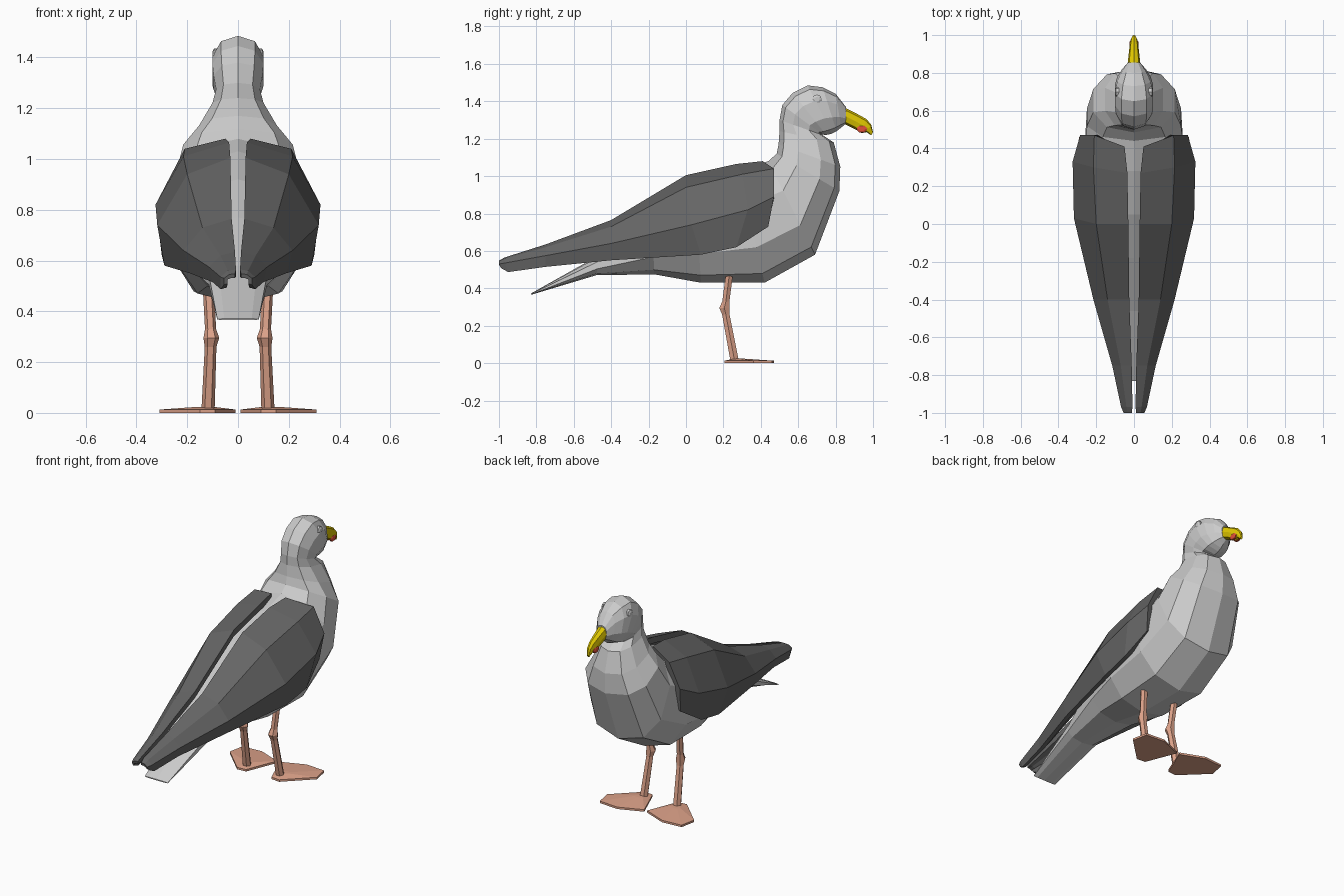
import bpy, bmesh
from math import sin, cos, pi, copysign
from mathutils import Vector


def material(name, rgb):
    m = bpy.data.materials.new(name)
    m.diffuse_color = (*rgb, 1)
    return m


SLATE = material("slate", (0.13, 0.13, 0.13))
YELLOW = material("yellow", (0.75, 0.58, 0.0))
RED = material("red", (0.75, 0.08, 0.04))
PINK = material("pink", (0.72, 0.36, 0.25))


def loft(name, rings, mat=None):
    """Skin a list of equal-length point rings and cap both ends."""
    bm = bmesh.new()
    vs = [[bm.verts.new(p) for p in r] for r in rings]
    n = len(vs[0])
    for a, b in zip(vs, vs[1:]):
        for i in range(n):
            j = (i + 1) % n
            bm.faces.new((a[i], a[j], b[j], b[i]))
    bm.faces.new(vs[0])
    bm.faces.new(vs[-1])
    bmesh.ops.recalc_face_normals(bm, faces=bm.faces[:])
    me = bpy.data.meshes.new(name)
    bm.to_mesh(me)
    bm.free()
    ob = bpy.data.objects.new(name, me)
    bpy.context.collection.objects.link(ob)
    if mat:
        me.materials.append(mat)
    return ob


def mirror(ob):
    m = ob.modifiers.new("mirror", 'MIRROR')
    m.use_axis = (True, False, False)
    return ob


def section(y1, z1, y2, z2, w, n=10, e=0.85):
    """Rounded ring between an upper and a lower profile point."""
    up, low = Vector((0, y1, z1)), Vector((0, y2, z2))
    pts = []
    for i in range(n):
        a = 2 * pi * i / n
        c, s = (copysign(abs(t) ** e, t) for t in (cos(a), sin(a)))
        pts.append((up + low) / 2 + (up - low) / 2 * c + Vector((w * s, 0, 0)))
    return pts


# body, neck and head: upper y, z / lower y, z / half width
body = [
    (-0.83, 0.372, -0.83, 0.365, 0.085),
    (-0.46, 0.58, -0.48, 0.47, 0.12),
    (-0.18, 0.77, -0.17, 0.475, 0.19),
    (0.05, 0.92, 0.08, 0.43, 0.25),
    (0.28, 1.03, 0.42, 0.43, 0.275),
    (0.44, 1.08, 0.69, 0.58, 0.26),
    (0.485, 1.12, 0.82, 0.92, 0.225),
    (0.495, 1.17, 0.825, 1.05, 0.16),
    (0.50, 1.24, 0.79, 1.18, 0.105),
    (0.50, 1.30, 0.73, 1.22, 0.09),
    (0.515, 1.38, 0.73, 1.222, 0.10),
    (0.57, 1.445, 0.75, 1.22, 0.105),
    (0.65, 1.485, 0.78, 1.227, 0.105),
    (0.73, 1.475, 0.805, 1.24, 0.092),
    (0.80, 1.44, 0.83, 1.26, 0.065),
    (0.855, 1.37, 0.855, 1.28, 0.034),
]
loft("body", [section(*r) for r in body])

# beak with hooked tip
beak = [
    (0.85, 1.365, 0.845, 1.28, 0.034),
    (0.92, 1.33, 0.90, 1.253, 0.027),
    (0.965, 1.305, 0.94, 1.23, 0.022),
    (0.99, 1.275, 0.965, 1.235, 0.017),
    (1.0, 1.235, 0.99, 1.218, 0.008),
]
loft("beak", [section(*r, n=8) for r in beak], YELLOW)

# red beak spot
spot = [[(x, 0.94 + r * cos(k * pi / 3), 1.252 + 0.7 * r * sin(k * pi / 3))
         for k in range(6)] for x, r in ((0.008, 0.03), (0.021, 0.03), (0.025, 0.018))]
mirror(loft("beak_spot", spot, RED))

# eyes
eye = [[(x, 0.70 + r * cos(k * pi / 4), 1.41 + r * sin(k * pi / 4))
        for k in range(8)] for x, r in ((0.06, 0.026), (0.094, 0.026), (0.1, 0.014))]
mirror(loft("eye", eye))

# folded wings: inner edge, ridge, outer side, lower edge as x, y, z
wing = [
    [(0.05, 0.41, 1.08), (0.21, 0.47, 1.04), (0.285, 0.47, 0.89), (0.27, 0.44, 0.73)],
    [(0.035, 0.27, 1.065), (0.215, 0.30, 1.01), (0.325, 0.33, 0.82), (0.30, 0.27, 0.62)],
    [(0.03, 0.0, 1.005), (0.20, 0.0, 0.94), (0.318, 0.03, 0.74), (0.29, 0.08, 0.58)],
    [(0.025, -0.4, 0.765), (0.14, -0.4, 0.73), (0.215, -0.4, 0.64), (0.19, -0.4, 0.55)],
    [(0.012, -0.75, 0.635), (0.07, -0.75, 0.62), (0.115, -0.75, 0.575), (0.10, -0.75, 0.515)],
    [(0.008, -0.97, 0.565), (0.04, -0.97, 0.56), (0.068, -0.97, 0.535), (0.068, -0.95, 0.487)],
    [(0.012, -1.0, 0.548), (0.035, -1.0, 0.545), (0.055, -1.0, 0.53), (0.055, -0.985, 0.505)],
]
inset = [(0, -0.04), (-0.02, -0.035), (-0.035, -0.01), (-0.035, 0.01)]
rings = []
for k, outer in enumerate(wing):
    t = (1, 1, 1, 1, 0.9, 0.7, 0.4)[k]
    inner = [(max(x + dx * t, 0.008), y, z + dz * t)
             for (x, y, z), (dx, dz) in zip(outer, inset)]
    rings.append(outer + inner[::-1])
mirror(loft("wing", rings, SLATE))

# legs: x, y, z, radius
leg = [(0.115, 0.24, 0.56, 0.03), (0.115, 0.23, 0.46, 0.022), (0.108, 0.213, 0.33, 0.022),
       (0.105, 0.205, 0.295, 0.031), (0.108, 0.213, 0.26, 0.023), (0.118, 0.26, 0.012, 0.026)]
mirror(loft("leg", [[(x + r * cos(k * pi / 3), y + r * sin(k * pi / 3), z)
                     for k in range(6)] for x, y, z, r in leg], PINK))

# webbed feet
web = [(0.09, 0.21), (0.15, 0.205), (0.31, 0.36), (0.29, 0.46), (0.16, 0.47), (0.01, 0.41)]
ankle = Vector((0.12, 0.27))
top = [ankle.lerp(Vector(p), 0.2) for p in web]
mirror(loft("foot", [[(x, y, 0) for x, y in web], [(x, y, 0.013) for x, y in web],
                     [(p.x, p.y, 0.024) for p in top]], PINK))
